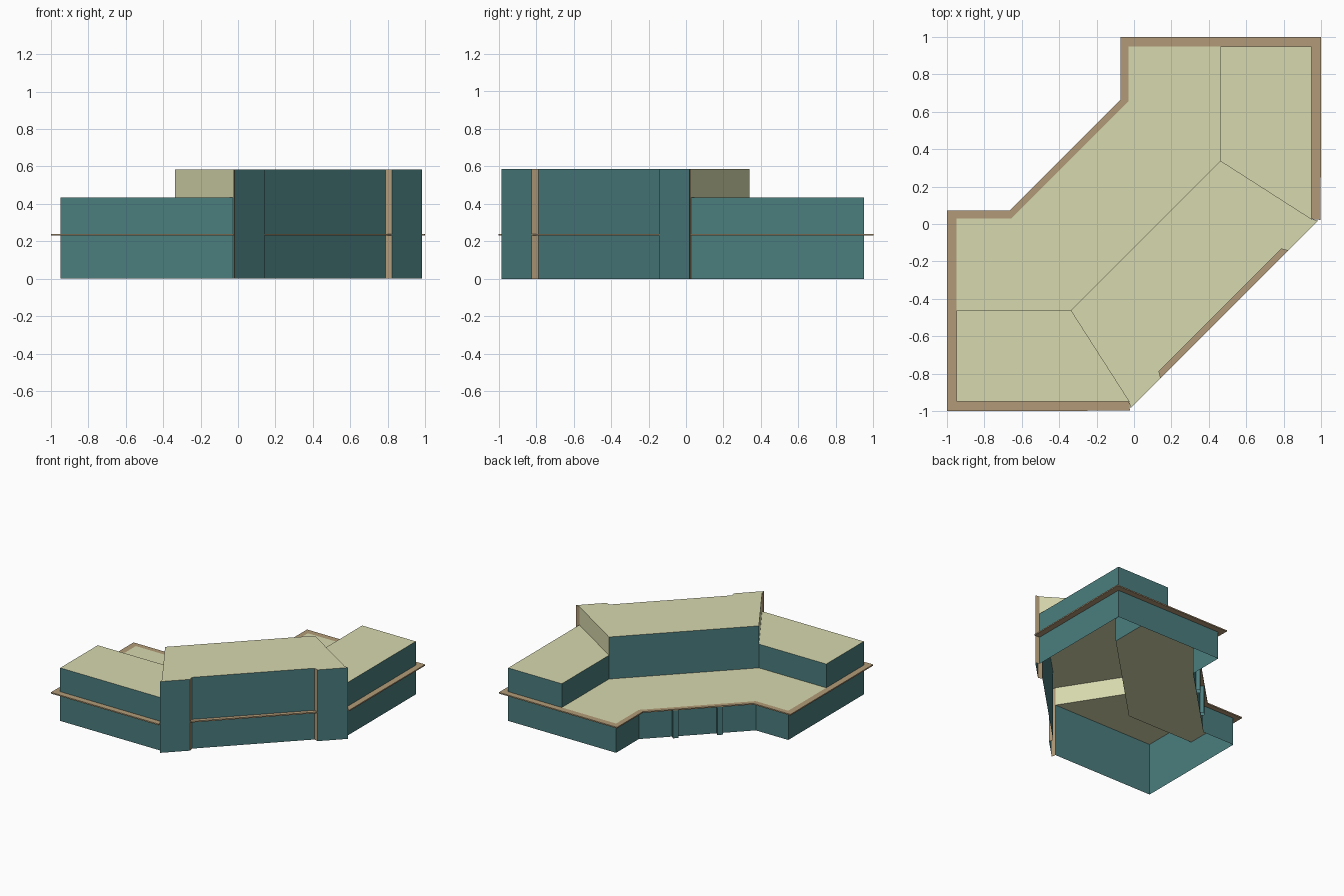
import bpy, bmesh, math
from mathutils import Vector

if "Cube" in bpy.data.objects:
    bpy.data.objects.remove(bpy.data.objects["Cube"])


def material(name, rgb):
    m = bpy.data.materials.new(name)
    m.diffuse_color = (*rgb, 1)
    m.use_nodes = True
    m.node_tree.nodes["Principled BSDF"].inputs["Base Color"].default_value = m.diffuse_color
    return m


TEAL = material("teal wall", (0.07, 0.205, 0.21))
CREAM = material("cream roof", (0.68, 0.69, 0.42))
BROWN = material("brown trim", (0.45, 0.33, 0.19))

LOW, MID, HIGH = 0.24, 0.435, 0.585   # terrace, wing and main roof heights


def make(name, faces, mat):
    """Object from a list of faces, each a list of points."""
    bm = bmesh.new()
    for f in faces:
        bm.faces.new([bm.verts.new(p) for p in f])
    bmesh.ops.remove_doubles(bm, verts=bm.verts, dist=1e-5)
    me = bpy.data.meshes.new(name)
    bm.to_mesh(me)
    bm.free()
    ob = bpy.data.objects.new(name, me)
    me.materials.append(mat)
    bpy.context.collection.objects.link(ob)
    return ob


def walls(name, path, z0, z1, mat):
    """Vertical wall along a counterclockwise path."""
    faces = [[(*a, z0), (*b, z0), (*b, z1), (*a, z1)] for a, b in zip(path, path[1:])]
    return make(name, faces, mat)


def roof(name, poly, z):
    """Flat roof; polygon given counterclockwise."""
    return make(name, [[(*p, z) for p in poly]], CREAM)


def rim(name, inner, outer):
    """Thin ledge between two matching paths."""
    z0, z1 = LOW - 0.01, LOW
    faces = []
    for a, b, c, d in zip(inner, inner[1:], outer[1:], outer):
        faces.append([(*d, z1), (*c, z1), (*b, z1), (*a, z1)])
        faces.append([(*a, z0), (*b, z0), (*c, z0), (*d, z0)])
        faces.append([(*d, z0), (*c, z0), (*c, z1), (*d, z1)])
    for i, o in ((inner[0], outer[0]), (inner[-1], outer[-1])):
        faces.append([(*i, z0), (*o, z0), (*o, z1), (*i, z1)])
    ob = make(name, faces, BROWN)
    bm = bmesh.new()
    bm.from_mesh(ob.data)
    bmesh.ops.recalc_face_normals(bm, faces=bm.faces)
    bm.to_mesh(ob.data)
    bm.free()
    return ob


def flip(p):
    """Mirror across the building's diagonal axis."""
    return (-p[1], -p[0])


# Footprint points on the right half; the left half is mirrored
C, D, E, F = (-0.03, 0.655), (-0.03, 0.95), (0.463, 0.95), (0.95, 0.95)
G, H = (0.95, 0.026), (0.985, 0.018)           # end of front fin
P, Q = (0.824, -0.143), (0.788, -0.133)        # recess return
N = (0.463, 0.338)                             # inner corner of main block
B, A, L, K, J, I, S, R, M = [flip(p) for p in (C, D, E, F, G, H, P, Q, N)]

# Outer walls
walls("terrace_wall", [E, D, C, B, A, L], 0, LOW, TEAL)
walls("right_wing_wall", [G, F, E], 0, MID, TEAL)
walls("left_wing_wall", [L, K, J], 0, MID, TEAL)
walls("right_front_fin", [P, H], 0, HIGH, TEAL)
walls("left_front_fin", [I, S], 0, HIGH, TEAL)
walls("front_recess_wall", [R, Q], 0, HIGH, TEAL)
for name, a, b in (("right_fin_end", H, G), ("left_fin_end", J, I),
                   ("right_recess_side", Q, P), ("left_recess_side", S, R)):
    walls(name, [a, b], 0, HIGH, BROWN)

# Setback walls between roof levels
walls("main_setback_wall", [N, M], LOW, HIGH, TEAL)
walls("right_setback_wall", [E, N], LOW, MID, TEAL)
walls("left_setback_wall", [M, L], LOW, MID, TEAL)
walls("right_step", [G, N], MID, HIGH, CREAM)
walls("left_step", [M, J], MID, HIGH, CREAM)

# Roofs
roof("terrace_roof", [L, M, N, E, D, C, B, A], LOW)
roof("right_wing_roof", [N, G, F, E], MID)
roof("left_wing_roof", [L, K, J, M], MID)
roof("main_roof", [M, J, I, S, R, Q, P, H, G, N], HIGH)

# Ledge running round the outside, and the one filling the front recess
half_in = [G, F, D, C]
half_out = [(0.998, 0.022), (1, 1), (-0.073, 1), (-0.073, 0.663)]
rim("outer_ledge", half_in + [flip(p) for p in reversed(half_in)],
    half_out + [flip(p) for p in reversed(half_out)])
rim("front_ledge", [R, Q], [S, P])

# Two pilasters on the back diagonal wall
along = (Vector(C) - Vector(B)).normalized()
out = Vector((-along.y, along.x))
for i, t in enumerate((0.31, 0.69)):
    mid = Vector(B).lerp(Vector(C), t)
    a, b = mid + along * 0.022, mid - along * 0.022
    walls("back_pilaster_%d" % (i + 1), [tuple(a), tuple(a + out * 0.032),
          tuple(b + out * 0.032), tuple(b)], 0, LOW - 0.01, TEAL)
